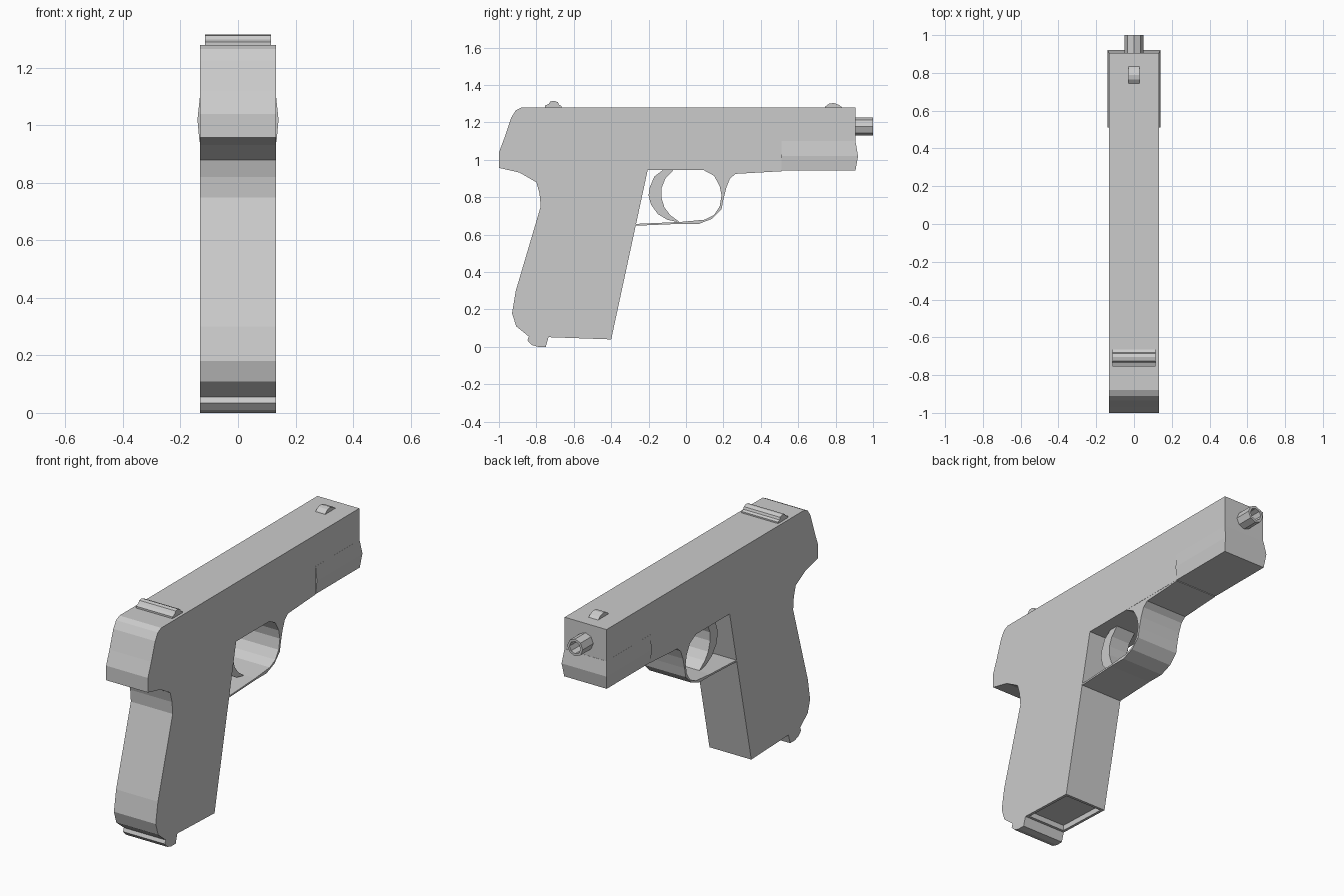
import bpy, bmesh, math
from mathutils import Matrix

if "Cube" in bpy.data.objects:
    bpy.data.objects.remove(bpy.data.objects["Cube"])

HALF = 0.132  # half width of the body


def finish(bm, name):
    bmesh.ops.recalc_face_normals(bm, faces=bm.faces[:])
    me = bpy.data.meshes.new(name)
    bm.to_mesh(me)
    bm.free()
    ob = bpy.data.objects.new(name, me)
    bpy.context.collection.objects.link(ob)
    return ob


def profile_bm(points, half):
    """Extrude a (y, z) side profile symmetrically across x."""
    bm = bmesh.new()
    face = bm.faces.new([bm.verts.new((-half, y, z)) for y, z in points])
    ext = bmesh.ops.extrude_face_region(bm, geom=[face])
    verts = [v for v in ext["geom"] if isinstance(v, bmesh.types.BMVert)]
    bmesh.ops.translate(bm, verts=verts, vec=(2 * half, 0, 0))
    bmesh.ops.recalc_face_normals(bm, faces=bm.faces[:])
    return bm


def recess(bm, face, rim, depth):
    """Leave a rim around a face and sink its middle."""
    bmesh.ops.inset_individual(bm, faces=[face], thickness=rim)
    bmesh.ops.inset_individual(bm, faces=[face], thickness=0.001, depth=-depth)


# Slide, frame and grip in one profile
body = profile_bm([
    (0.905, 1.28), (-0.88, 1.28), (-0.91, 1.265), (-0.935, 1.225), (-0.97, 1.12),
    (-1.0, 1.04), (-1.0, 0.957), (-0.89, 0.932), (-0.80, 0.88), (-0.783, 0.82),
    (-0.777, 0.75), (-0.91, 0.30), (-0.93, 0.18), (-0.908, 0.11), (-0.84, 0.055),
    (-0.848, 0.035), (-0.825, 0.01), (-0.79, 0.0), (-0.75, 0.0), (-0.735, 0.052),
    (-0.40, 0.04), (-0.205, 0.945), (0.905, 0.945)], HALF)
# Hollow in the underside of the grip
well = next(f for f in body.faces if f.calc_center_median().z < 0.07
            and abs(f.calc_center_median().y + 0.567) < 0.03)
recess(body, well, 0.022, 0.03)
finish(body, "body")

# Flared block under the front, built as stacked sections
bm = bmesh.new()
rings = []
for z, w, front in ((0.943, 0.134, 0.906), (1.02, 0.141, 0.92), (1.10, 0.1325, 0.906)):
    rings.append([bm.verts.new(p) for p in
                  ((-w, 0.51, z), (w, 0.51, z), (w, front, z), (-w, front, z))])
for low, high in zip(rings, rings[1:]):
    for i in range(4):
        j = (i + 1) % 4
        bm.faces.new((low[i], low[j], high[j], high[i]))
bm.faces.new(rings[0])
bm.faces.new(rings[-1])
finish(bm, "front_block")

# Trigger guard strap: outer edge, then back along the inner edge
finish(profile_bm([
    (-0.285, 0.647), (-0.03, 0.658), (0.07, 0.658), (0.14, 0.685), (0.19, 0.735),
    (0.20, 0.79), (0.215, 0.85), (0.235, 0.90), (0.265, 0.925), (0.51, 0.939),
    (0.51, 0.95), (0.085, 0.95), (0.15, 0.915), (0.18, 0.86), (0.19, 0.81),
    (0.18, 0.75), (0.15, 0.705), (0.10, 0.68), (-0.03, 0.668), (-0.28, 0.657)],
    HALF - 0.001), "trigger_guard")

# Crescent trigger
finish(profile_bm([
    (-0.12, 0.948), (-0.17, 0.91), (-0.195, 0.85), (-0.20, 0.81), (-0.187, 0.76),
    (-0.15, 0.71), (-0.10, 0.68), (-0.03, 0.664), (-0.085, 0.705), (-0.115, 0.745),
    (-0.132, 0.80), (-0.13, 0.85), (-0.11, 0.90), (-0.065, 0.948)], 0.06), "trigger")

# Sights
finish(profile_bm([
    (-0.755, 1.275), (-0.755, 1.29), (-0.735, 1.298), (-0.725, 1.312), (-0.705, 1.316),
    (-0.685, 1.308), (-0.68, 1.295), (-0.665, 1.288), (-0.665, 1.275)], 0.115), "rear_sight")
finish(profile_bm([
    (0.74, 1.275), (0.745, 1.285), (0.765, 1.30), (0.79, 1.304), (0.82, 1.293),
    (0.84, 1.275)], 0.03), "front_sight")

# Eight-sided hollow barrel
bm = bmesh.new()
bmesh.ops.create_cone(bm, cap_ends=True, segments=8, radius1=0.049, radius2=0.049,
                      depth=0.12, matrix=Matrix.Translation((0, 0.94, 1.178))
                      @ Matrix.Rotation(math.radians(-90), 4, "X"))
recess(bm, max(bm.faces, key=lambda f: f.calc_center_median().y), 0.014, 0.09)
finish(bm, "barrel")
